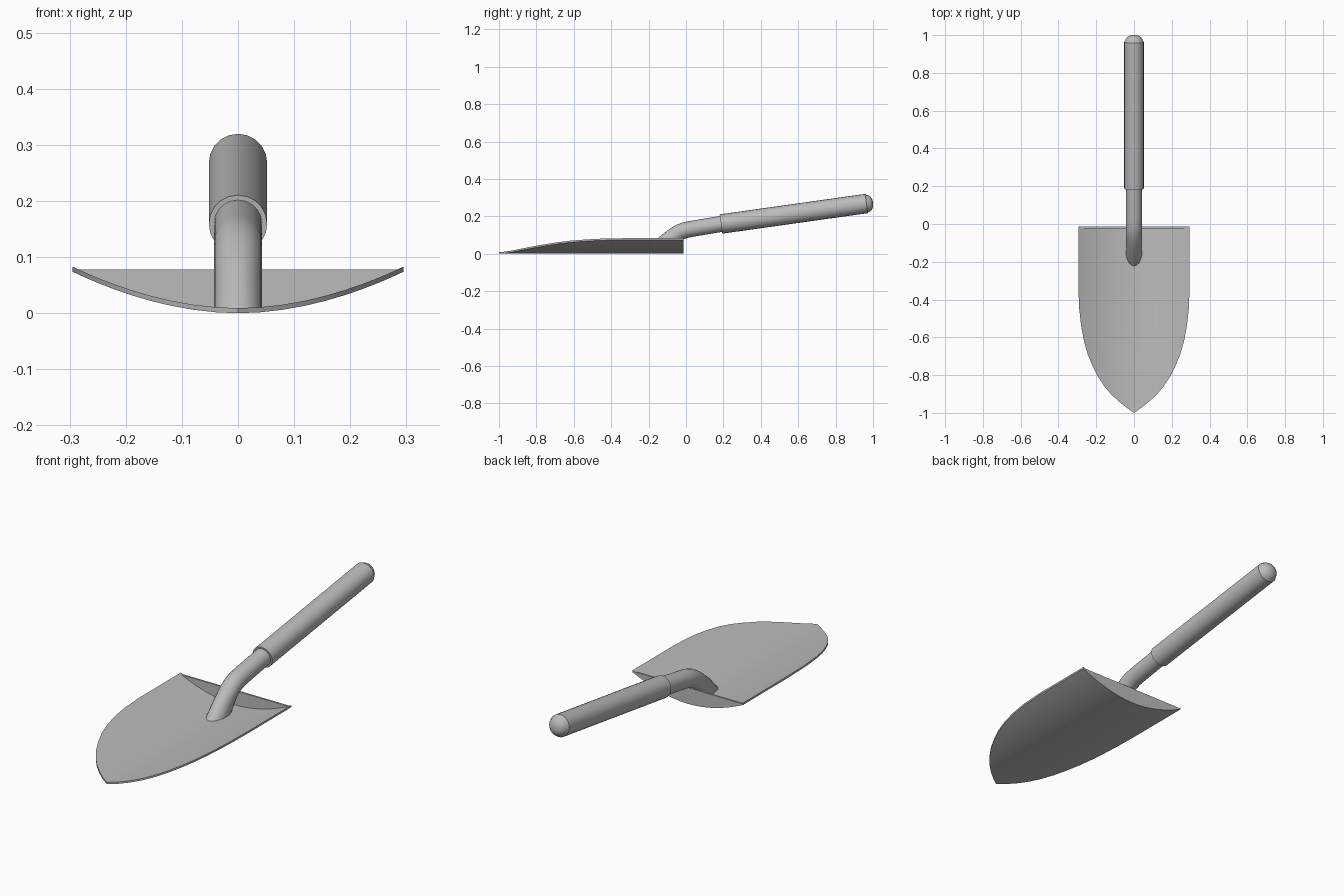
import bpy, math
from mathutils import Vector

if "Cube" in bpy.data.objects:
    bpy.data.objects.remove(bpy.data.objects["Cube"])

grey = bpy.data.materials.new("plain_grey")
grey.diffuse_color = (0.5, 0.5, 0.5, 1)
grey.use_nodes = True
grey.node_tree.nodes["Principled BSDF"].inputs["Base Color"].default_value = grey.diffuse_color


def make(name, verts, faces, angle=35):
    me = bpy.data.meshes.new(name)
    me.from_pydata([tuple(v) for v in verts], [], faces)
    me.materials.append(grey)
    me.polygons.foreach_set("use_smooth", [True] * len(me.polygons))
    me.set_sharp_from_angle(angle=math.radians(angle))
    ob = bpy.data.objects.new(name, me)
    bpy.context.collection.objects.link(ob)
    return ob


def tube(name, rings):
    """Skin a list of equal-length rings and cap both ends."""
    n = len(rings[0])
    verts = [p for r in rings for p in r]
    faces = [(k * n + i, k * n + (i + 1) % n, (k + 1) * n + (i + 1) % n, (k + 1) * n + i)
             for k in range(len(rings) - 1) for i in range(n)]
    faces.append(tuple(reversed(range(n))))
    faces.append(tuple(range(len(verts) - n, len(verts))))
    return make(name, verts, faces)


def ring(y, z, tilt, rx, rv, n=20):
    """Ring centred on (0, y, z); its axis rises at 'tilt' degrees above +y."""
    t = math.radians(tilt)
    up = Vector((0, -math.sin(t), math.cos(t)))
    return [Vector((0, y, z)) + Vector((1, 0, 0)) * rx * math.sin(a) + up * rv * math.cos(a)
            for a in (2 * math.pi * i / n for i in range(n))]


# Dished blade: columns across the width, each running from the back to the outline
BACK, THICK = -0.014, 0.009
half = [(0, -1.0), (.04, -.972), (.08, -.94), (.12, -.903), (.155, -.862), (.19, -.81),
        (.22, -.75), (.245, -.69), (.265, -.62), (.28, -.54), (.29, -.45), (.295, -.33)]
cols = [(-x, y) for x, y in reversed(half[1:])] + half


def dish(x):
    return 0.074 * (abs(x) / 0.295) ** 1.9


verts, faces = [], []
for x, y in cols:
    z = dish(x)
    verts += [(x, BACK, z), (x, y, z), (x, y, z + THICK), (x, BACK, z + THICK)]
for i in range(len(cols) - 1):
    a, b = i * 4, i * 4 + 4
    faces += [(a + j, a + (j + 1) % 4, b + (j + 1) % 4, b + j) for j in range(4)]
last = len(verts) - 4
faces += [(3, 2, 1, 0), (last, last + 1, last + 2, last + 3)]
make("blade", verts, faces)

# Upright plate closing the back of the blade
n = len(cols)
arc = [(x, dish(x) + 0.004) for x, y in cols]
verts = [(x, BACK, z) for x, z in arc] + [(x, BACK - 0.009, z) for x, z in arc]
faces = [tuple(reversed(range(n))), tuple(range(n, 2 * n))]
faces += [(i, (i + 1) % n, n + (i + 1) % n, n + i) for i in range(n)]
make("back_plate", verts, faces)

# Bent neck, cut flat where it meets the blade
R = 0.043
path = [(-.150, .007, 90, .075), (-.112, .048, 58, .054), (-.085, .079, 46, .045),
        (-.060, .100, 36, R), (-.035, .115, 25, R), (-.005, .126, 15, R),
        (.030, .133, 10, R), (.21, .163, 9, R)]
tube("neck", [ring(y, z, t, R, rv) for y, z, t, rv in path])

# Straight grip with a domed end
T = 8.0
dy, dz = math.cos(math.radians(T)), math.sin(math.radians(T))
prof = [(0, .046), (0, .052), (.785, .052), (.791, .047), (.800, .044),
        (.810, .036), (.817, .024), (.8205, .010)]
tube("grip", [ring(.187 + s * dy, .159 + s * dz, T, r, r) for s, r in prof])
